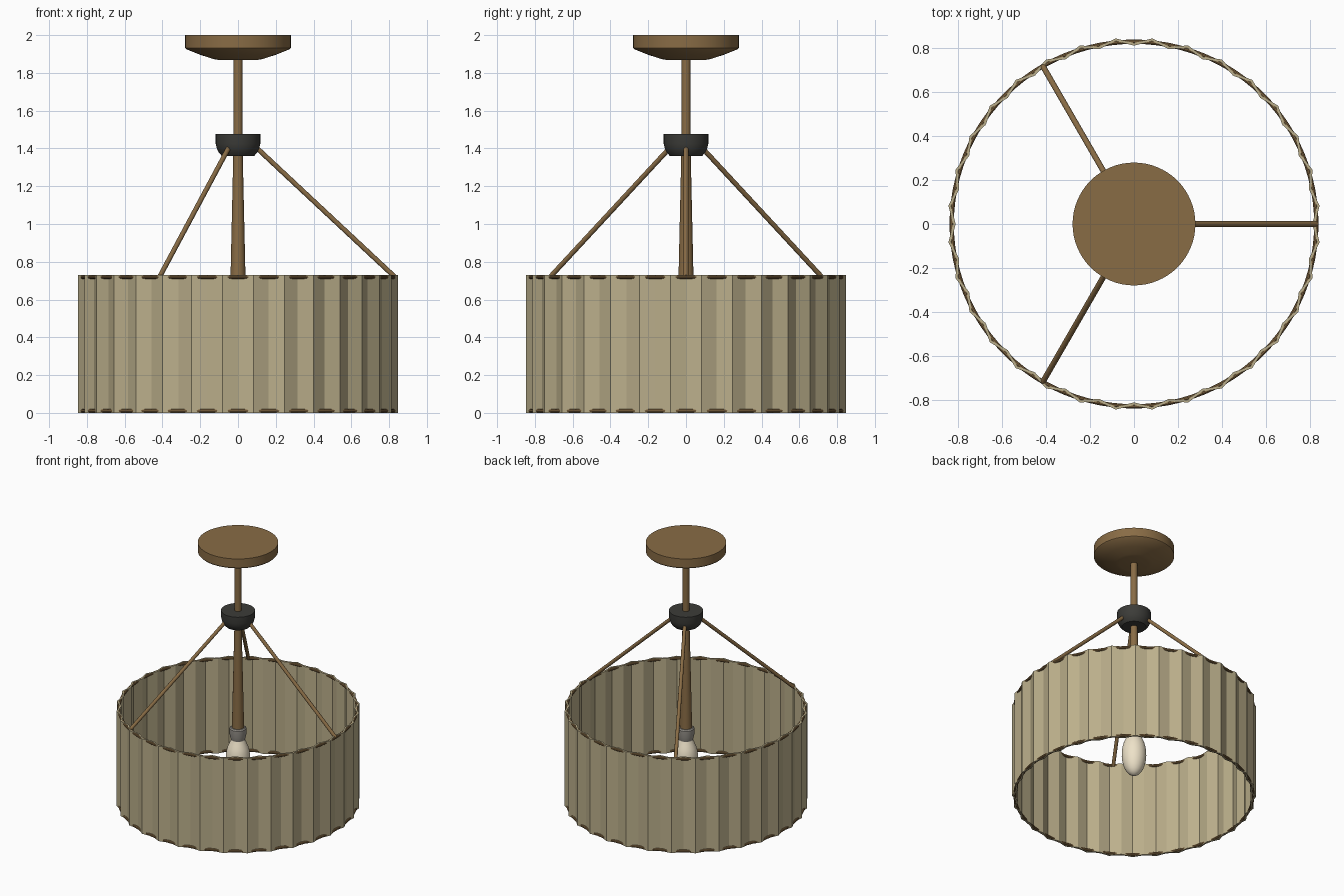
import bpy, bmesh, math
from mathutils import Vector

if "Cube" in bpy.data.objects:
    bpy.data.objects.remove(bpy.data.objects["Cube"])


def material(name, rgb):
    m = bpy.data.materials.new(name)
    m.diffuse_color = (*rgb, 1)
    m.use_nodes = True
    m.node_tree.nodes["Principled BSDF"].inputs["Base Color"].default_value = m.diffuse_color
    return m


BRONZE = material("bronze", (0.25, 0.15, 0.06))
DARK = material("dark_metal", (0.045, 0.045, 0.04))
LINEN = material("linen", (0.50, 0.43, 0.26))
GLASS = material("bulb_glass", (0.85, 0.76, 0.58))
SOCKET = material("socket_grey", (0.30, 0.28, 0.25))


def finish(obj, mat, smooth=True):
    obj.data.materials.append(mat)
    if smooth:
        bpy.ops.object.select_all(action='DESELECT')
        obj.select_set(True)
        bpy.context.view_layer.objects.active = obj
        bpy.ops.object.shade_smooth_by_angle(angle=math.radians(35))
    return obj


def sweep(name, loops, mat, closed=False, smooth=True):
    """Skin a list of vertex loops; cap the ends or join last to first."""
    bm = bmesh.new()
    rings = [[bm.verts.new(p) for p in loop] for loop in loops]
    n = len(rings[0])
    pairs = list(zip(rings, rings[1:])) + ([(rings[-1], rings[0])] if closed else [])
    for a, b in pairs:
        for i in range(n):
            j = (i + 1) % n
            bm.faces.new((a[i], a[j], b[j], b[i]))
    if not closed:
        bm.faces.new(rings[0])
        bm.faces.new(rings[-1])
    bmesh.ops.recalc_face_normals(bm, faces=bm.faces)
    mesh = bpy.data.meshes.new(name)
    bm.to_mesh(mesh)
    bm.free()
    obj = bpy.data.objects.new(name, mesh)
    bpy.context.collection.objects.link(obj)
    return finish(obj, mat, smooth)


def circle(r, z, n):
    return [(r * math.cos(math.tau * i / n), r * math.sin(math.tau * i / n), z) for i in range(n)]


def lathe(name, profile, mat, n=48):
    return sweep(name, [circle(r, z, n) for r, z in profile], mat)


def rod(name, a, b, r, mat):
    a, b = Vector(a), Vector(b)
    bpy.ops.mesh.primitive_cylinder_add(vertices=16, radius=r, depth=(b - a).length,
                                        location=(a + b) / 2)
    obj = bpy.context.object
    obj.name = name
    obj.rotation_euler = (b - a).to_track_quat('Z', 'Y').to_euler()
    return finish(obj, mat)


# Ceiling canopy, stem and hub
lathe("ceiling_canopy", [(0.28, 2.0), (0.28, 1.932), (0.275, 1.926), (0.20, 1.896),
                         (0.13, 1.873), (0.10, 1.868)], BRONZE, 64)
lathe("upper_stem", [(0.024, 1.87), (0.024, 1.46)], BRONZE, 24)
lathe("hub", [(0.118, 1.476), (0.118, 1.425), (0.112, 1.40), (0.102, 1.378), (0.085, 1.36)], DARK)
lathe("lower_stem", [(0.025, 1.37), (0.043, 0.57)], BRONZE, 24)

# Lamp socket and bulb
lathe("socket", [(0.05, 0.578), (0.058, 0.57), (0.058, 0.52), (0.05, 0.485)], SOCKET, 32)
bulb = [(0.047, 0.49)]
for k in range(1, 13):
    t = math.pi * (0.18 + 0.815 * k / 12)
    bulb.append((0.086 * math.sin(t), 0.335 + 0.167 * math.cos(t)))
lathe("bulb", bulb, GLASS, 32)

# Three slanted support arms
for k in range(3):
    c, s = math.cos(math.tau * k / 3), math.sin(math.tau * k / 3)
    rod(f"support_arm_{k + 1}", (0.07 * c, 0.07 * s, 1.43), (0.83 * c, 0.83 * s, 0.72), 0.013, BRONZE)

# Pleated shade: zigzag wall with 32 pleats
PLEATS, HEIGHT, WALL = 32, 0.73, 0.012


def zigzag(offset, z):
    pts = []
    for i in range(PLEATS * 2):
        r = (0.85 if i % 2 else 0.825) - offset
        a = math.tau * i / (PLEATS * 2)
        pts.append((r * math.cos(a), r * math.sin(a), z))
    return pts


sweep("pleated_shade", [zigzag(0, 0), zigzag(0, HEIGHT), zigzag(WALL, HEIGHT), zigzag(WALL, 0)],
      LINEN, closed=True, smooth=False)

# Wire hoops woven through the pleats at both rims
for name, z in (("top_hoop", 0.719), ("bottom_hoop", 0.011)):
    bpy.ops.mesh.primitive_torus_add(major_segments=96, minor_segments=10, major_radius=0.831,
                                     minor_radius=0.010, location=(0, 0, z))
    bpy.context.object.name = name
    finish(bpy.context.object, BRONZE)
